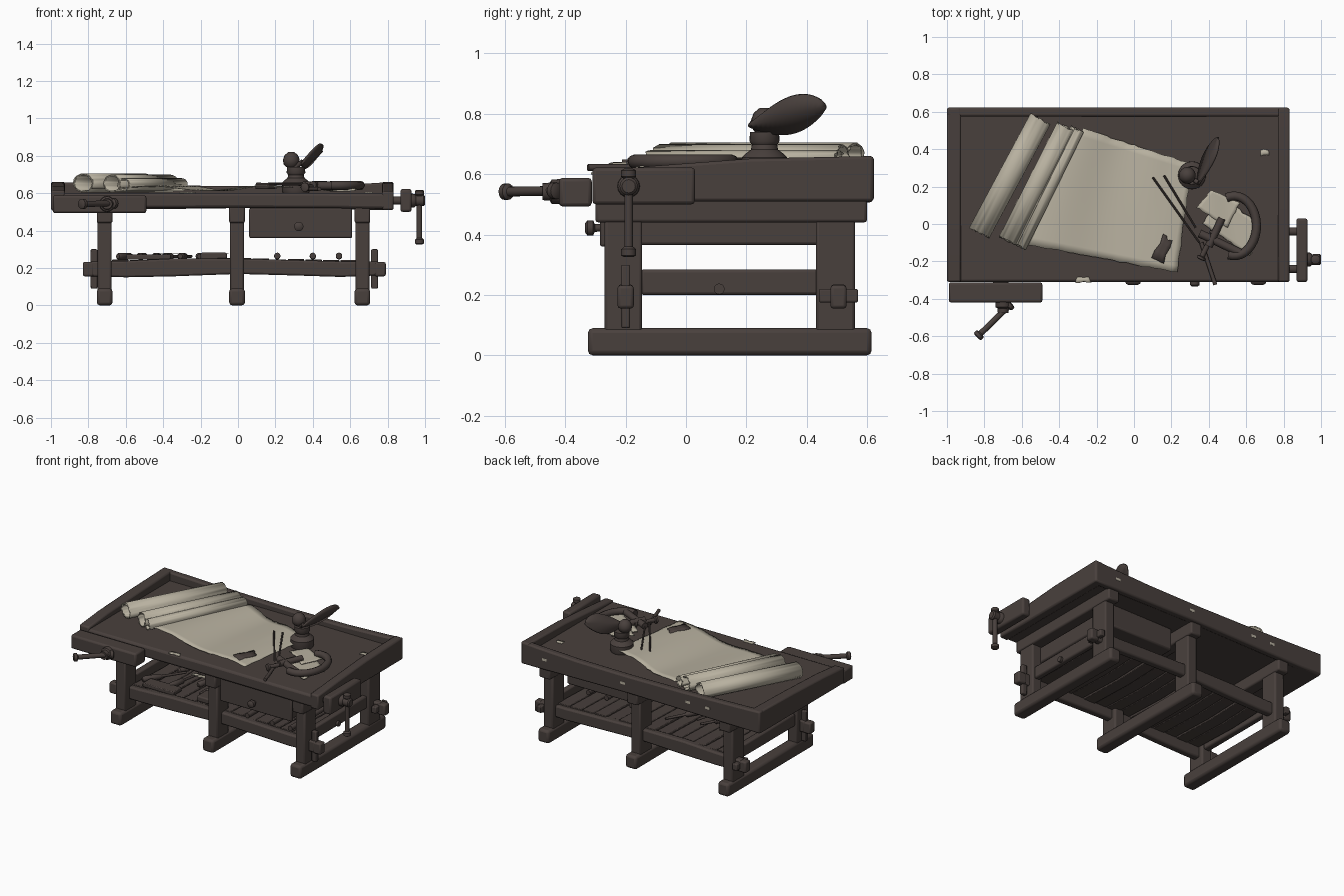
import bpy, bmesh, math, random
from mathutils import Vector

if "Cube" in bpy.data.objects:
    bpy.data.objects.remove(bpy.data.objects["Cube"])
random.seed(4)


def material(name, col):
    m = bpy.data.materials.new(name)
    m.diffuse_color = (*col, 1)
    m.use_nodes = True
    m.node_tree.nodes["Principled BSDF"].inputs["Base Color"].default_value = m.diffuse_color
    return m


WOOD = material("dark wood", (0.066, 0.051, 0.046))
PAPER = material("aged paper", (0.48, 0.44, 0.35))


def make(name, verts, faces, mat=WOOD, bevel=0.0, thick=0.0):
    me = bpy.data.meshes.new(name)
    me.from_pydata(verts, [], faces)
    bm = bmesh.new()
    bm.from_mesh(me)
    bmesh.ops.recalc_face_normals(bm, faces=bm.faces)
    bm.to_mesh(me)
    bm.free()
    ob = bpy.data.objects.new(name, me)
    bpy.context.collection.objects.link(ob)
    me.materials.append(mat)
    if thick:
        s = ob.modifiers.new("thickness", 'SOLIDIFY')
        s.thickness, s.offset = thick, 0
    if bevel:
        b = ob.modifiers.new("bevel", 'BEVEL')
        b.width, b.segments, b.limit_method = bevel, 2, 'ANGLE'
    bpy.context.view_layer.objects.active = ob
    ob.select_set(True)
    bpy.ops.object.shade_smooth_by_angle(angle=math.radians(40))
    ob.select_set(False)
    return ob


def beam(name, axis, stations, w0, w1, mat=WOOD, bevel=0.01):
    """Rectangular beam along x or y; stations are (position, bottom, top)."""
    v, f = [], []
    for p, lo, hi in stations:
        for w, z in ((w0, lo), (w1, lo), (w1, hi), (w0, hi)):
            v.append((p, w, z) if axis == 'x' else (w, p, z))
    n = len(stations)
    for i in range(n - 1):
        for k in range(4):
            f.append((i*4 + k, i*4 + (k+1) % 4, i*4 + 4 + (k+1) % 4, i*4 + 4 + k))
    f += [(0, 1, 2, 3), tuple(n*4 - 4 + k for k in range(4))]
    return make(name, v, f, mat, bevel)


def box(name, x0, x1, y0, y1, z0, z1, mat=WOOD, bevel=0.01):
    return beam(name, 'x', [(x0, z0, z1), (x1, z0, z1)], y0, y1, mat, bevel)


def turned(name, p0, p1, profile, mat=WOOD, n=16):
    """Turned shape from p0 to p1; profile is (fraction along, radius)."""
    p0, p1 = Vector(p0), Vector(p1)
    q = (p1 - p0).to_track_quat('Z', 'Y')
    v, f = [], []
    for t, r in profile:
        for k in range(n):
            a = 2 * math.pi * k / n
            v.append(p0.lerp(p1, t) + q @ Vector((r*math.cos(a), r*math.sin(a), 0)))
    for i in range(len(profile) - 1):
        for k in range(n):
            f.append((i*n + k, i*n + (k+1) % n, i*n + n + (k+1) % n, i*n + n + k))
    f += [tuple(range(n)), tuple(range(len(v) - n, len(v)))]
    return make(name, v, f, mat)


def rod(name, p0, p1, r, mat=WOOD, n=12):
    return turned(name, p0, p1, [(0, r), (1, r)], mat, n)


def handle(name, p0, p1, r):
    k = r * 1.7
    return turned(name, p0, p1, [(0, k*.6), (.02, k), (.09, k), (.12, r), (.88, r),
                                 (.91, k), (.98, k), (1, k*.6)])


def sheet(name, corners, lift, nu=20, nv=16, thick=0.004, ragged=0.0, mat=PAPER):
    a, b, c, d = [Vector(p) for p in corners]
    v = []
    for i in range(nu + 1):
        for j in range(nv + 1):
            s, t = i / nu, j / nv
            p = a.lerp(b, s).lerp(d.lerp(c, s), t)
            p.z += lift(s, t)
            if i in (0, nu) or j in (0, nv):
                p.x += random.uniform(-ragged, ragged)
                p.y += random.uniform(-ragged, ragged)
            v.append(p)
    m = nv + 1
    f = [(i*m + j, i*m + j + 1, i*m + m + j + 1, i*m + m + j) for i in range(nu) for j in range(nv)]
    return make(name, v, f, mat, 0, thick)


# Table top and its warped raised rims
beam("table_top", 'x', [(-1, .505, .60), (-.6, .52, .60), (0, .522, .602), (.5, .52, .60), (.83, .515, .60)],
     -.31, .62, bevel=.014)
beam("back_rim", 'x', [(-1, .51, .66), (-.85, .51, .655), (-.4, .515, .642), (0, .52, .637),
                       (.4, .515, .64), (.7, .51, .652), (.83, .51, .66)], .575, .622)
beam("left_rim", 'y', [(-.31, .51, .615), (-.1, .51, .635), (.25, .51, .65), (.62, .51, .66)], -1, -.925)
beam("right_rim", 'y', [(-.31, .51, .61), (-.1, .51, .628), (.22, .51, .652), (.62, .51, .66)], .77, .832)

# Three leg frames
for tag, x in (("left", -.713), ("middle", -.005), ("right", .665)):
    h = .042
    box(tag + "_foot", x - h, x + h, -.325, .615, 0, .09, bevel=.016)
    box(tag + "_top_beam", x - h, x + h, -.30, .60, .44, .53)
    for side, y0, y1 in (("front", -.27, -.145), ("back", .43, .56)):
        box(f"{tag}_{side}_leg", x - h + .005, x + h - .005, y0, y1, .07, .46)

# Long stretchers with through tenons and locking pegs
for side, y in (("front", -.2), ("back", .505)):
    beam(side + "_stretcher", 'x', [(-.79, .155, .235), (-.6, .15, .238), (-.35, .155, .25), (0, .168, .25),
                                    (.3, .16, .242), (.55, .152, .235), (.75, .16, .235)], y - .025, y + .025)
    for end, x in (("left", -.8), ("right", .76)):
        box(f"{end}_{side}_tenon", x - .03, x + .03, y - .027, y + .027, .155, .232)
        px = x + .03 if x < 0 else x - .03
        if side == "front":
            box(f"{end}_front_peg", px - .018, px + .018, y - .015, y + .015, .09, .3, bevel=.006)
        else:
            box(f"{end}_back_peg", px - .018, px + .018, y - .065, y + .065, .175, .22, bevel=.006)
box("left_shelf_rail", -.735, -.69, -.15, .44, .2, .285)
box("right_shelf_rail", .645, .685, -.15, .44, .2, .285)
rod("shelf_rail_bolt", (.67, .11, .22), (.70, .11, .22), .018)

# Shelf slats, each slightly raised or lowered, nearly touching
for i in range(14):
    x = -.63 + i * .094
    z = .225 + random.uniform(-.006, .008)
    beam(f"shelf_slat_{i}", 'y', [(-.19, z, z + .022), (.15, z - .012, z + .01), (.5, z, z + .022)],
         x - .044, x + .044, bevel=.004)

# Clutter on the shelf
for i in range(7):
    x, y = -.56 + .07 * i, random.uniform(-.08, .25)
    a = random.uniform(-.7, .7)
    d = Vector((math.sin(a), math.cos(a), 0)) * random.uniform(.08, .16)
    c = Vector((x, y, .262))
    turned(f"shelf_tool_{i}", c - d, c + d, [(0, .012), (.05, .02), (.4, .018), (.45, .009), (1, .008)], n=10)
box("shelf_plank", -.6, -.36, -.19, -.1, .245, .272, bevel=.005)
box("shelf_block", -.2, -.06, -.17, -.05, .245, .282, bevel=.008)
for i, x in enumerate((.21, .4, .54)):
    rod(f"shelf_rod_{i}", (x, -.2, .265), (x, .3, .262), .017)
for i in range(5):
    x, y = random.uniform(-.55, -.1), random.uniform(-.15, .1)
    sheet(f"shelf_scrap_{i}", [(x, y, .276), (x + .05, y + .01, .276), (x + .04, y + .04, .276), (x, y + .03, .276)],
          lambda s, t: 0, 3, 3, .004, .006)

# Drawer under the top, with knob
box("drawer", .07, .60, -.265, .45, .365, .52)
box("drawer_front", .06, .61, -.285, -.262, .36, .52, bevel=.008)
turned("drawer_knob", (.325, -.28, .422), (.325, -.335, .422),
       [(0, .012), (.4, .013), (.5, .025), (.85, .025), (1, .014)])

# Front vise on the left
box("front_vise_jaw", -.99, -.49, -.42, -.312, .493, .588, bevel=.012)
turned("front_vise_hub", (-.70, -.415, .542), (-.70, -.475, .542), [(0, .042), (.5, .04), (.6, .03), (1, .028)])
handle("front_vise_handle", (-.655, -.425, .545), (-.84, -.605, .542), .016)

# Side vise on the right
box("side_vise_jaw", .868, .928, -.31, .03, .5, .622, bevel=.012)
for y in (-.24, -.04):
    rod("side_vise_guide", (.82, y, .56), (.88, y, .56), .022)
turned("side_vise_screw", (.92, -.19, .56), (1, -.19, .56), [(0, .038), (.3, .036), (.4, .028), (.9, .03), (1, .022)])
handle("side_vise_handle", (.97, -.19, .325), (.97, -.19, .618), .0145)

# Large drawing sheet
sheet("drawing_sheet", [(-.62, -.10, .612), (.23, -.26, .612), (.31, .32, .612), (-.27, .51, .612)],
      lambda s, t: .014 + .012 * math.sin(s * 9 + t * 1.5) + .022 * max(0, s - .8) * 4 * t, 28, 16, .004, .004)


# Rolled paper tubes, wound as spirals
def paper_roll(name, p0, p1, r, start, flat=.92):
    p0, p1 = Vector(p0), Vector(p1)
    side = (p1 - p0).cross(Vector((0, 0, 1))).normalized()
    n, v, f = 50, [], []
    for i in range(n + 1):
        a = start + i / n * 2 * math.pi * 1.9
        q = r * (1 - .2 * i / n)
        off = side * q * math.cos(a) + Vector((0, 0, q * flat * math.sin(a)))
        along = (p1 - p0).normalized() * random.uniform(-.006, .006)
        v += [p0 + off + along, p0.lerp(p1, .5) + off, p1 + off - along]
    for i in range(n):
        for k in (0, 1):
            f.append((i*3 + k, i*3 + k + 1, i*3 + k + 4, i*3 + k + 3))
    make(name, v, f, PAPER, 0, .005)


paper_roll("outer_paper_roll", (-.828, -.045, .653), (-.503, .56, .653), .061, -.6, .85)
paper_roll("inner_paper_roll", (-.675, -.09, .65), (-.365, .52, .65), .053, -.6)
paper_roll("small_paper_roll", (-.61, -.12, .646), (-.303, .505, .646), .038, 2)

# Ink pot, stopper and quill
turned("ink_pot", (.31, .26, .60), (.31, .26, .74),
       [(0, .07), (.1, .075), (.4, .074), (.5, .06), (.58, .045), (.7, .042), (.78, .05), (1, .048)], n=24)
turned("ink_stopper", (.285, .26, .735), (.285, .26, .82),
       [(0, .02), (.2, .04), (.5, .045), (.8, .036), (1, .015)])
leaf_v, leaf_f = [], []
for i in range(17):
    t = i / 16
    c = Vector((.34, .21, .762)).lerp(Vector((.445, .465, .825)), t)
    w = Vector((.034, 0, .062)) * (math.sin(math.pi * t ** 1.25) ** .7 * .97 + .03 if 0 < t < 1 else .05)
    leaf_v += [c - w, c + Vector((.006, -.003, 0)), c + w]
for i in range(16):
    for k in (0, 1):
        leaf_f.append((i*3 + k, i*3 + k + 1, i*3 + k + 4, i*3 + k + 3))
make("quill_vane", leaf_v, leaf_f, WOOD, 0, .01)
rod("quill_stem", (.30, .25, .73), (.345, .22, .77), .012)

# Folded papers under the clamp
sheet("folded_papers", [(.37, .0, .612), (.62, -.17, .612), (.67, .0, .612), (.46, .15, .612)],
      lambda s, t: .008 + .006 * math.sin(6 * s + 3 * t), 12, 10, .012, .005)
sheet("upper_folded_paper", [(.335, .09, .632), (.50, -.02, .636), (.565, .11, .636), (.415, .185, .632)],
      lambda s, t: .006 * math.sin(4 * s + 2 * t), 10, 8, .008, .004)

# C-shaped clamp with screw
cu = bpy.data.curves.new("clamp_arc", 'CURVE')
cu.dimensions, cu.bevel_depth, cu.bevel_resolution, cu.use_fill_caps = '3D', .024, 2, True
sp = cu.splines.new('POLY')
sp.points.add(20)
for i, p in enumerate(sp.points):
    a = math.radians(110 - 215 * i / 20)
    p.co = (.535 + .12 * math.cos(a), -.01 + .16 * math.sin(a), .642, 1)
cu.materials.append(WOOD)
bpy.context.collection.objects.link(bpy.data.objects.new("clamp_arc", cu))
rod("clamp_screw", (.35, -.05, .64), (.57, -.155, .64), .022)
rod("clamp_spindle", (.40, -.12, .645), (.47, .03, .645), .02)
handle("clamp_handle", (.355, -.19, .632), (.43, -.04, .635), .014)
rod("clamp_bar", (.36, -.1, .622), (.435, -.325, .622), .011)

# Dividers and marking block on the sheet
rod("divider_leg_a", (.10, .25, .65), (.35, -.10, .645), .006, n=8)
rod("divider_leg_b", (.16, .26, .65), (.33, -.02, .65), .006, n=8)
sheet("marking_block", [(.10, -.18, .635), (.16, -.21, .635), (.205, -.09, .635), (.15, -.06, .635)],
      lambda s, t: 0, 3, 3, .028, .008, WOOD)

# Pale chips in the worn wood
for i, (x, y, w) in enumerate(((.70, .38, .025), (-.27, -.30, .045))):
    sheet(f"wood_chip_{i}", [(x - w, y - .012, .602), (x + w, y - .012, .602), (x + w*.6, y + .018, .602),
                             (x - w*.8, y + .014, .602)], lambda s, t: 0, 4, 2, .006, .005)
for i, x in enumerate((-.6, -.45, .05, .65)):
    box(f"back_chip_{i}", x - .018, x + .018, .618, .6235, .575, .592, PAPER, 0)
